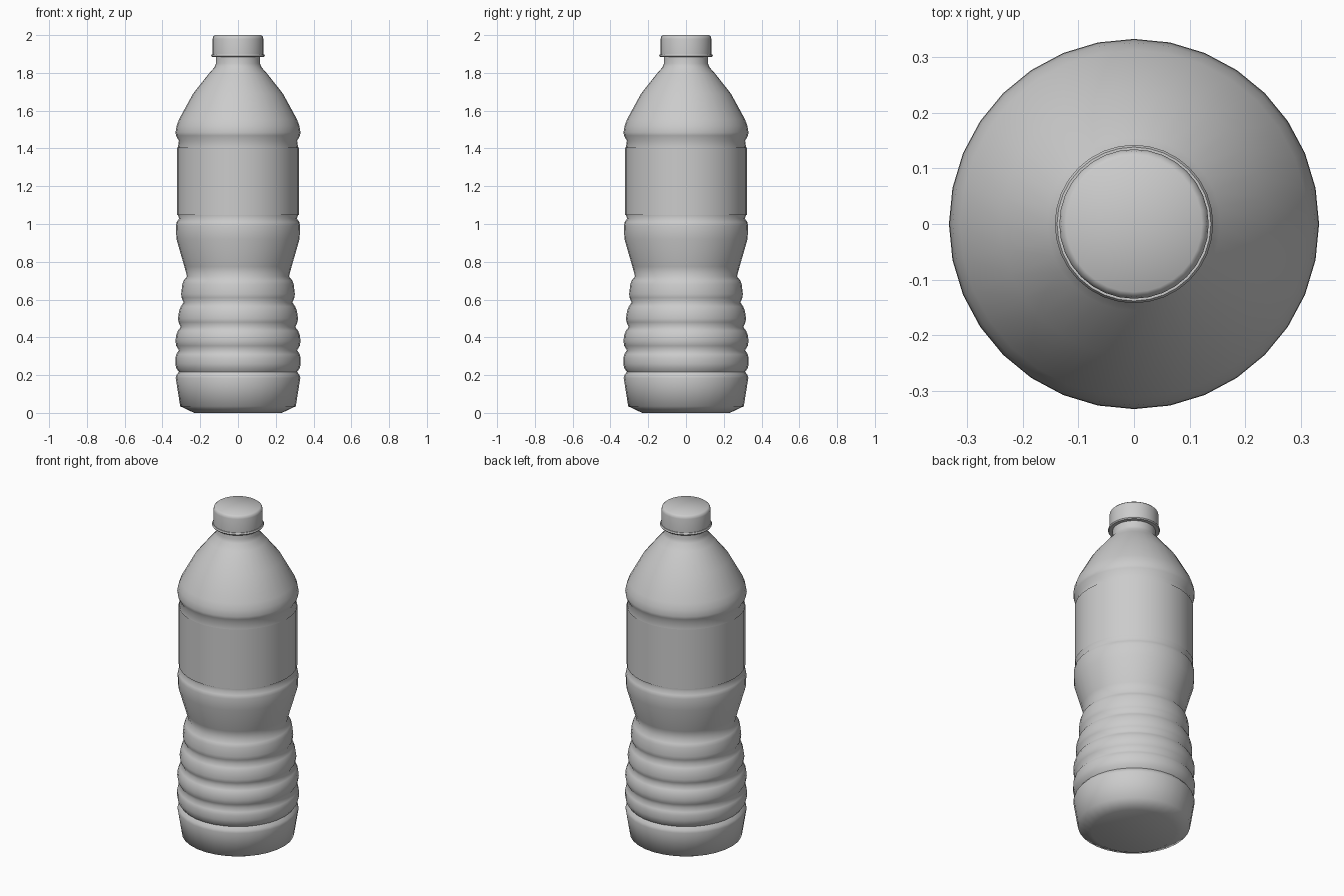
import bpy, bmesh, math

SIDES = 32

def lathe(name, profile, angle=70):
    """Revolve (radius, height) points around z; radius 0 makes a pole."""
    bm = bmesh.new()
    rings = []
    for r, z in profile:
        if r == 0:
            rings.append([bm.verts.new((0, 0, z))])
        else:
            rings.append([bm.verts.new((r * math.cos(2 * math.pi * i / SIDES),
                                        r * math.sin(2 * math.pi * i / SIDES), z))
                          for i in range(SIDES)])
    for a, b in zip(rings, rings[1:]):
        for i in range(SIDES):
            j = (i + 1) % SIDES
            quad = [a[i % len(a)], a[j % len(a)], b[j % len(b)], b[i % len(b)]]
            bm.faces.new(list(dict.fromkeys(quad)))
    bmesh.ops.recalc_face_normals(bm, faces=bm.faces)
    mesh = bpy.data.meshes.new(name)
    bm.to_mesh(mesh)
    bm.free()
    obj = bpy.data.objects.new(name, mesh)
    bpy.context.collection.objects.link(obj)
    bpy.ops.object.select_all(action='DESELECT')
    obj.select_set(True)
    bpy.context.view_layer.objects.active = obj
    bpy.ops.object.shade_smooth_by_angle(angle=math.radians(angle))
    return obj

# Bottle: base, ribbed grip, waist, label recess, shoulder, neck
lathe("bottle_body", [
    (0, 0.0), (0.232, 0.0), (0.306, 0.035),
    (0.33, 0.185), (0.326, 0.20), (0.313, 0.217), (0.327, 0.237),
    (0.332, 0.26), (0.332, 0.29), (0.327, 0.31), (0.313, 0.332), (0.327, 0.355),
    (0.331, 0.38), (0.328, 0.41), (0.318, 0.435), (0.303, 0.455), (0.315, 0.48),
    (0.318, 0.50), (0.312, 0.54), (0.303, 0.563), (0.288, 0.585), (0.299, 0.61),
    (0.301, 0.63), (0.295, 0.68), (0.288, 0.70), (0.270, 0.723),
    (0.284, 0.775), (0.326, 0.92), (0.329, 0.99), (0.325, 1.01), (0.312, 1.028),
    (0.319, 1.05), (0.319, 1.40), (0.313, 1.44), (0.328, 1.468), (0.331, 1.485),
    (0.325, 1.52), (0.312, 1.555), (0.238, 1.69), (0.155, 1.795),
    (0.124, 1.83), (0.117, 1.85), (0.117, 1.89),
])

# Label wrapped around the straight section
lathe("label", [(0.323, 1.048), (0.323, 1.405)])

# Collar ring below the cap
lathe("neck_ring", [(0.115, 1.884), (0.138, 1.884), (0.142, 1.89),
                    (0.138, 1.898), (0.115, 1.898)], 50)

# Cap with a small rounded rim
lathe("cap", [(0, 1.898), (0.134, 1.898), (0.134, 1.98), (0.131, 1.992),
              (0.122, 2.0), (0, 2.0)], 60)
